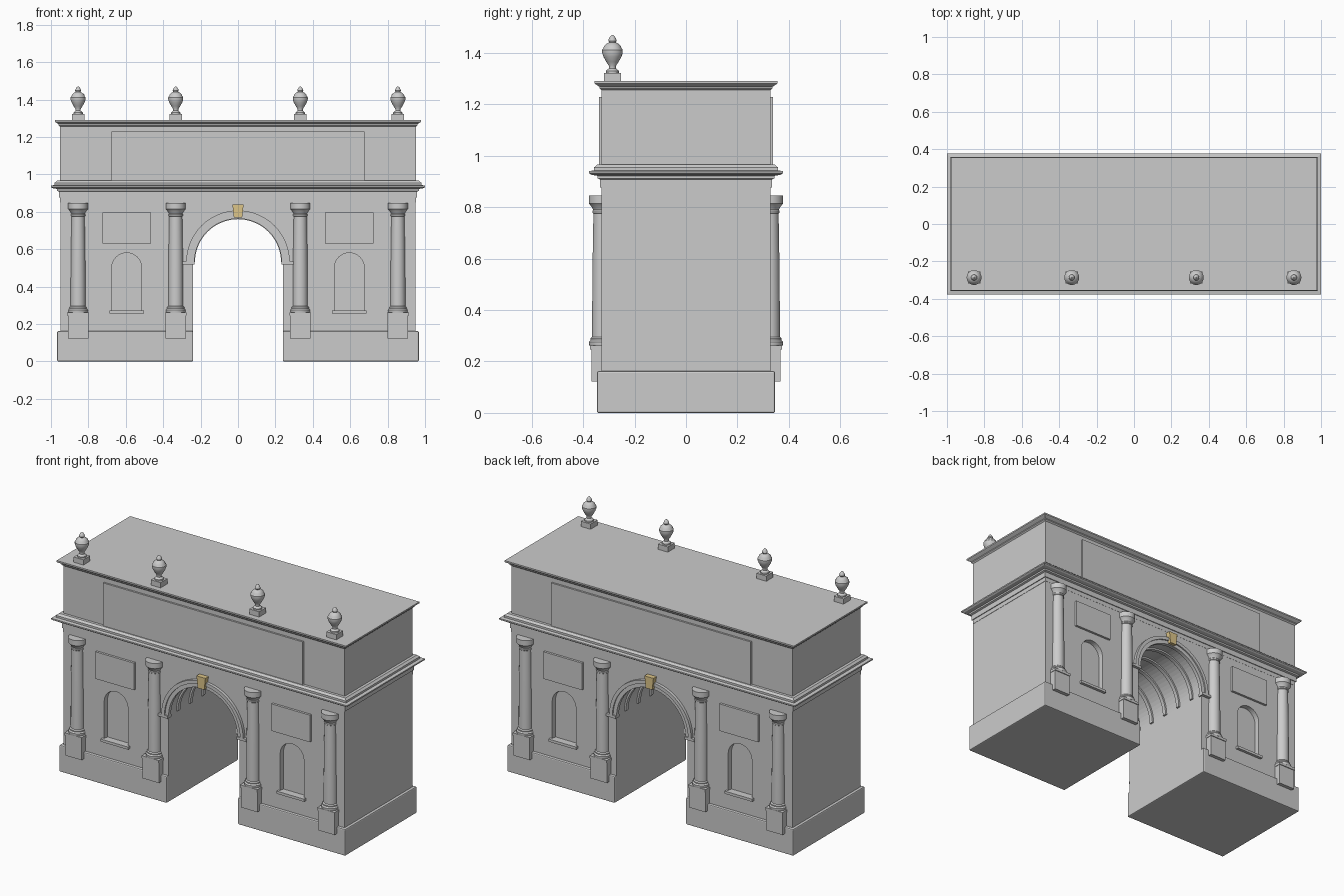
import bpy, bmesh
from math import sin, cos, pi

if "Cube" in bpy.data.objects:
    bpy.data.objects.remove(bpy.data.objects["Cube"])

COL_X = (-0.855, -0.333, 0.333, 0.855)
SPRING = 0.53


def finish(name, bm, smooth=False):
    bmesh.ops.recalc_face_normals(bm, faces=bm.faces[:])
    me = bpy.data.meshes.new(name)
    bm.to_mesh(me)
    bm.free()
    ob = bpy.data.objects.new(name, me)
    bpy.context.collection.objects.link(ob)
    if smooth:
        bpy.ops.object.select_all(action='DESELECT')
        ob.select_set(True)
        bpy.context.view_layer.objects.active = ob
        bpy.ops.object.shade_smooth_by_angle(angle=0.6)
    return ob


def prism(name, pts, y0, y1, smooth=False):
    """Extrude an x-z outline from y0 to y1."""
    bm = bmesh.new()
    f = bm.faces.new([bm.verts.new((x, y0, z)) for x, z in pts])
    ext = bmesh.ops.extrude_face_region(bm, geom=[f])
    for v in ext['geom']:
        if isinstance(v, bmesh.types.BMVert):
            v.co.y = y1
    return finish(name, bm, smooth)


def box(name, x0, x1, y0, y1, z0, z1):
    return prism(name, [(x0, z0), (x1, z0), (x1, z1), (x0, z1)], y0, y1)


def arc(r, cx=0, cz=SPRING, n=32):
    return [(cx + r * cos(pi * i / n), cz + r * sin(pi * i / n)) for i in range(n + 1)]


def arch_ring(name, r0, r1, y0, y1):
    return prism(name, arc(r1) + arc(r0)[::-1], y0, y1, True)


def loft(name, rings):
    """Stack of closed rings, capped at both ends."""
    bm = bmesh.new()
    vs = [[bm.verts.new(p) for p in ring] for ring in rings]
    n = len(vs[0])
    for a, b in zip(vs, vs[1:]):
        for i in range(n):
            bm.faces.new((a[i], a[(i + 1) % n], b[(i + 1) % n], b[i]))
    bm.faces.new(vs[0])
    bm.faces.new(vs[-1])
    return bm


def moulding(name, profile):
    """Rectangular moulding: profile of (half depth, z)."""
    rings = []
    for h, z in profile:
        w = h + 0.623
        rings.append([(-w, -h, z), (w, -h, z), (w, h, z), (-w, h, z)])
    return finish(name, loft(name, rings))


def lathe(name, profile, x, y, n=32):
    rings = [[(x + r * cos(2 * pi * i / n), y + r * sin(2 * pi * i / n), z)
              for i in range(n)] for r, z in profile]
    return finish(name, loft(name, rings), True)


# Main body with arched passage
body = prism("arch_body", [(0.95, 0.15), (0.95, 0.86), (-0.95, 0.86), (-0.95, 0.15),
                           (-0.24, 0.15)] + arc(0.24)[::-1] + [(0.24, 0.15)], -0.328, 0.328)

# Niches cut into both faces
for sx in (-1, 1):
    for sy in (-1, 1):
        c = sx * 0.595
        cut = prism("niche_cutter", [(c - 0.08, 0.27), (c + 0.08, 0.27)] + arc(0.08, c, 0.5, 20),
                    sy * 0.295, sy * 0.4)
        cut.hide_render = True
        m = body.modifiers.new("niche", 'BOOLEAN')
        m.operation, m.object, m.solver = 'DIFFERENCE', cut, 'EXACT'
bpy.context.view_layer.update()
cut_mesh = bpy.data.meshes.new_from_object(body.evaluated_get(bpy.context.evaluated_depsgraph_get()))
body.modifiers.clear()
body.data = cut_mesh
for ob in [o for o in bpy.data.objects if o.name.startswith("niche_cutter")]:
    bpy.data.objects.remove(ob)

# Plinths under the two piers
for s in (-1, 1):
    p = box("plinth", *sorted((s * 0.24, s * 0.967)), -0.346, 0.346, 0, 0.162)
    b = p.modifiers.new("soft_edge", 'BEVEL')
    b.width, b.segments = 0.006, 2

# Entablature, attic and top cornice
moulding("entablature", [(0.329, 0.85), (0.329, 0.876), (0.334, 0.876), (0.334, 0.908),
                         (0.345, 0.912), (0.345, 0.922), (0.368, 0.926), (0.377, 0.932),
                         (0.377, 0.94), (0.357, 0.943), (0.357, 0.955), (0.345, 0.966)])
moulding("attic", [(0.328, 0.955), (0.328, 1.275)])
moulding("attic_cornice", [(0.328, 1.255), (0.336, 1.262), (0.336, 1.268), (0.350, 1.277),
                           (0.355, 1.281), (0.355, 1.29)])

# Ribs lining the vault
for i in range(5):
    y = -0.24 + 0.12 * i
    arch_ring("vault_rib", 0.23, 0.245, y - 0.012, y + 0.012)

gold = bpy.data.materials.new("gold")
gold.diffuse_color = (0.72, 0.56, 0.25, 1)
gold.use_nodes = True
gold.node_tree.nodes["Principled BSDF"].inputs["Base Color"].default_value = gold.diffuse_color

# Parts repeated on front and back
for s in (-1, 1):
    box("attic_panel", -0.675, 0.675, s * 0.32, s * 0.339, 0.96, 1.228)
    arch_ring("archivolt_inner", 0.233, 0.258, s * 0.315, s * 0.338)
    arch_ring("archivolt_outer", 0.256, 0.277, s * 0.315, s * 0.346)
    key = prism("keystone", [(-0.022, 0.768), (0.022, 0.768), (0.03, 0.84), (-0.03, 0.84)],
                s * 0.31, s * 0.358)
    key.data.materials.append(gold)
    for sx in (-1, 1):
        c = sx * 0.595
        box("impost", *sorted((sx * 0.233, sx * 0.298)), s * 0.31, s * 0.346, 0.518, 0.534)
        box("relief_panel", c - 0.13, c + 0.13, s * 0.32, s * 0.342, 0.63, 0.795)
        box("niche_sill", c - 0.093, c + 0.093, s * 0.31, s * 0.345, 0.257, 0.273)
    # Engaged columns on pedestals
    y = s * 0.325
    for x in COL_X:
        box("pedestal", x - 0.055, x + 0.055, s * 0.27, s * 0.368, 0.122, 0.25)
        box("pedestal_cap", x - 0.058, x + 0.058, s * 0.27, s * 0.373, 0.246, 0.262)
        lathe("column", [(0.05, 0.26), (0.052, 0.268), (0.052, 0.276), (0.046, 0.284),
                         (0.046, 0.29), (0.04, 0.296), (0.0395, 0.45), (0.038, 0.6),
                         (0.035, 0.775), (0.039, 0.778), (0.039, 0.786), (0.036, 0.79),
                         (0.04, 0.798), (0.049, 0.81), (0.053, 0.814), (0.053, 0.846)], x, y)

# Urns along the front edge of the roof
for x in COL_X:
    box("urn_base", x - 0.033, x + 0.033, -0.319, -0.253, 1.285, 1.322)
    lathe("urn", [(0.025, 1.32), (0.025, 1.33), (0.014, 1.34), (0.014, 1.35), (0.024, 1.365),
                  (0.035, 1.385), (0.04, 1.4), (0.04, 1.412), (0.035, 1.418), (0.033, 1.426),
                  (0.022, 1.436), (0.013, 1.441), (0.016, 1.447), (0.014, 1.455),
                  (0.008, 1.465), (0.002, 1.47)], x, -0.286, 24)
